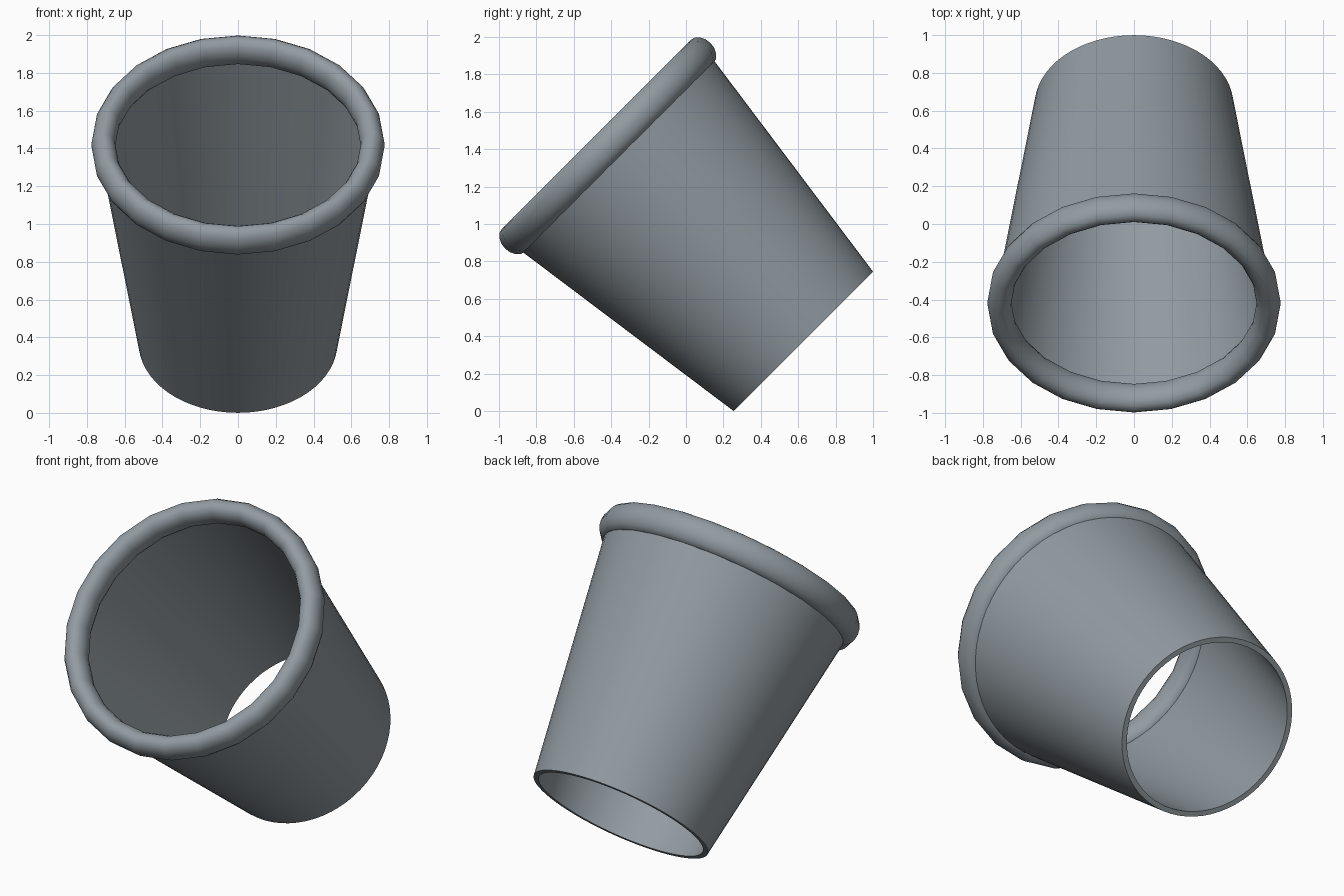
import bpy, bmesh
from math import sin, cos, tau, radians
from mathutils import Matrix, Vector

cube = bpy.data.objects.get("Cube")
if cube:
    bpy.data.objects.remove(cube, do_unlink=True)

# Single grey colour
grey = bpy.data.materials.new("slate grey")
grey.use_nodes = True
COLOUR = (0.29, 0.33, 0.36, 1)
grey.diffuse_color = COLOUR
grey.node_tree.nodes["Principled BSDF"].inputs["Base Color"].default_value = COLOUR

# The bucket leans forward 45 degrees around the centre of its open base
LENGTH = 1.478
TILT = Matrix.Translation(Vector((0, 0.627, 0.373))) @ Matrix.Rotation(radians(45), 4, "X")


def lathe(name, profile, segments):
    """Spin a closed (radius, height) profile round the leaning axis."""
    bm = bmesh.new()
    rings = []
    for i in range(segments):
        a = tau * i / segments
        rings.append([bm.verts.new((r * cos(a), r * sin(a), z)) for r, z in profile])
    n = len(profile)
    for i in range(segments):
        here, there = rings[i], rings[(i + 1) % segments]
        for j in range(n):
            k = (j + 1) % n
            bm.faces.new((here[j], there[j], there[k], here[k]))
    bmesh.ops.recalc_face_normals(bm, faces=bm.faces)
    bm.transform(TILT)
    mesh = bpy.data.meshes.new(name)
    bm.to_mesh(mesh)
    bm.free()
    mesh.materials.append(grey)
    obj = bpy.data.objects.new(name, mesh)
    bpy.context.collection.objects.link(obj)
    return obj


# Tapered wall, open at both ends
WALL = 0.03
wall = lathe("bucket_wall", [(0.527, 0), (0.735, LENGTH),
                             (0.735 - WALL, LENGTH), (0.527 - WALL, 0)], 64)

# Rolled rim with an oval section
SIDES = 16
oval = [(0.713 + 0.064 * cos(tau * i / SIDES), LENGTH + 0.087 * sin(tau * i / SIDES))
        for i in range(SIDES)]
rim = lathe("rolled_rim", oval, 24)

# Smooth shading, keeping the cut ends of the wall crisp
bpy.ops.object.select_all(action="DESELECT")
for obj in (wall, rim):
    obj.select_set(True)
bpy.context.view_layer.objects.active = wall
bpy.ops.object.shade_smooth_by_angle(angle=radians(40))
